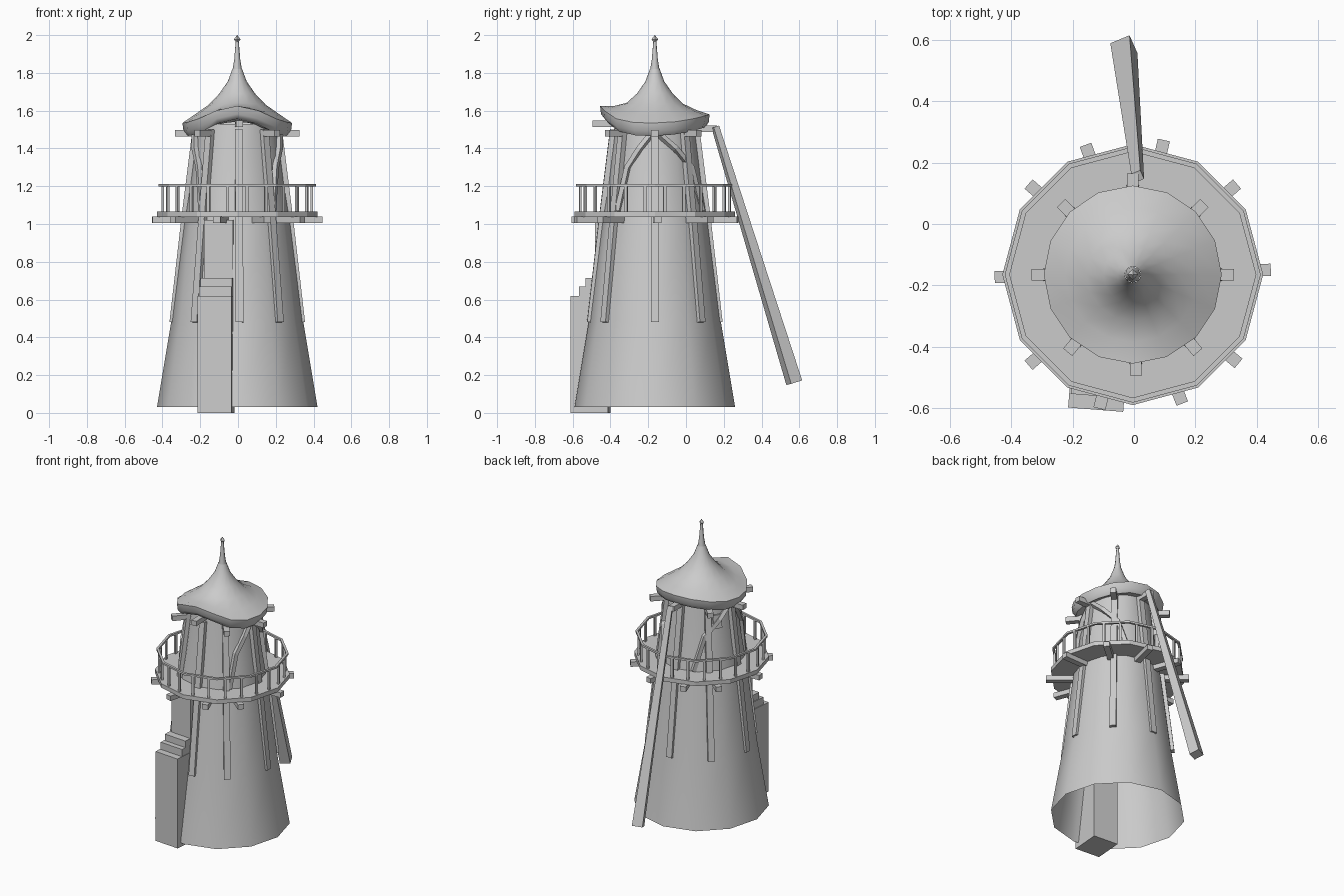
import bpy, math
from mathutils import Vector, Matrix

if "Cube" in bpy.data.objects:
    bpy.data.objects.remove(bpy.data.objects["Cube"])

CY = -0.165  # tower axis in y
CX = -0.004


def make(name, verts, faces, smooth=None):
    me = bpy.data.meshes.new(name)
    me.from_pydata([tuple(v) for v in verts], [], faces)
    me.update()
    ob = bpy.data.objects.new(name, me)
    bpy.context.collection.objects.link(ob)
    if smooth:
        for p in me.polygons:
            p.use_smooth = True
        me.set_sharp_from_angle(angle=math.radians(smooth))
    return ob


def polar(deg, r, z):
    a = math.radians(deg)
    return Vector((CX + r * math.cos(a), CY + r * math.sin(a), z))


def revolve(name, prof, n, closed=False, smooth=None, wave=None):
    """Turn (r, z[, wave weight]) points, listed bottom-outside-top, around the tower axis."""
    verts, faces = [], []
    for p in prof:
        for i in range(n):
            d = 90 + 360 * i / n
            verts.append(polar(d, p[0], p[1] + (p[2] * wave(d) if wave else 0)))
    k = len(prof)
    for j in range(k if closed else k - 1):
        for i in range(n):
            a, b, q = j * n, ((j + 1) % k) * n, (i + 1) % n
            faces.append((a + i, a + q, b + q, b + i))
    return make(name, verts, faces, smooth)


def beam(name, path, sizes, side):
    """Square-section bar along a path; sizes are (across, through) per point."""
    verts, faces = [], []
    side = Vector(side).normalized()
    for i, p in enumerate(path):
        t = (path[min(i + 1, len(path) - 1)] - path[max(i - 1, 0)]).normalized()
        s = (side - t * side.dot(t)).normalized()
        u = t.cross(s)
        w, h = sizes[min(i, len(sizes) - 1)]
        for sx, sy in ((-1, -1), (1, -1), (1, 1), (-1, 1)):
            verts.append(p + s * sx * w / 2 + u * sy * h / 2)
    for i in range(len(path) - 1):
        for j in range(4):
            a, q = i * 4, (j + 1) % 4
            faces.append((a + j, a + q, a + 4 + q, a + 4 + j))
    e = len(verts) - 4
    faces += [(3, 2, 1, 0), (e, e + 1, e + 2, e + 3)]
    return make(name, verts, faces)


def tangent(deg):
    a = math.radians(deg)
    return (-math.sin(a), math.cos(a), 0)


def box(name, lo, hi, mat):
    verts = [mat @ Vector((x, y, z)) for z in (lo[2], hi[2])
             for x, y in ((lo[0], lo[1]), (hi[0], lo[1]), (hi[0], hi[1]), (lo[0], hi[1]))]
    return make(name, verts, [(3, 2, 1, 0), (4, 5, 6, 7), (0, 1, 5, 4),
                              (1, 2, 6, 5), (2, 3, 7, 6), (3, 0, 4, 7)])


# Tower body, open at the bottom
revolve("tower", [(0.425, 0.03), (0.35, 0.48), (0.285, 1.0), (0.25, 1.22), (0.212, 1.53)],
        12, smooth=40)

# Balcony deck, rail and posts
revolve("balcony_deck", [(0.27, 1.037), (0.425, 1.037), (0.425, 1.066), (0.27, 1.066)], 12, True)
revolve("balcony_rail", [(0.401, 1.198), (0.417, 1.198), (0.417, 1.211), (0.401, 1.211)], 12, True)
for i in range(24):
    d = 97.5 + 15 * i
    r = 0.409 * math.cos(math.radians(15)) / math.cos(math.radians(7.5))
    beam(f"rail_post_{i}", [polar(d, r, 1.06), polar(d, r, 1.2)], [(0.016, 0.012)], tangent(d))

# Joists sticking out under the deck
for i, d in enumerate((77, 41, 2, -40, -69, -104, -139, 181, 139, 110)):
    beam(f"deck_joist_{i}", [polar(d, 0.24, 1.022), polar(d, 0.45, 1.022)], [(0.04, 0.034)], tangent(d))

# Eight upright battens with roof joists at their tops
for i, d in enumerate((-88, -50, 0, 45, 90, 135, 180, 230)):
    beam(f"batten_{i}", [polar(d, 0.345, 0.48), polar(d, 0.282, 1.02), polar(d, 0.222, 1.5)],
         [(0.042, 0.028), (0.04, 0.03)], tangent(d))
    z = 1.53 if d == -88 else 1.505 if d == 90 else 1.48
    beam(f"roof_joist_{i}", [polar(d, 0.17, z), polar(d, 0.33, z)], [(0.038, 0.034)], tangent(d))

# Bent braces on both sides of the upper storey
for i, (a, b) in enumerate(((4, 66), (-4, -46), (176, 114), (184, 226))):
    m = a + (b - a) * 0.75
    beam(f"brace_{i}", [polar(a, 0.225, 1.48), polar((a + m) / 2, 0.238, 1.4),
                        polar(m, 0.25, 1.3), polar(b, 0.272, 1.07)], [(0.026, 0.026)],
         tangent((a + b) / 2))

# Small upper window on the rear left
beam("window", [polar(150, 0.215, 1.34), polar(150, 0.205, 1.43)], [(0.06, 0.06)], tangent(150))


# Roof with a raised eave at front and back
def eave(d):
    s = math.sin(math.radians(d))
    return 0.09 * s ** 4 if s < 0 else 0.045 * s ** 2


revolve("roof", [(0.17, 1.515, 0.3), (0.265, 1.467, 1), (0.285, 1.492, 1), (0.29, 1.535, 1),
                 (0.22, 1.583, 0.45), (0.15, 1.632, 0.1), (0.095, 1.69, 0), (0.05, 1.755, 0),
                 (0.026, 1.82, 0)], 16, smooth=50, wave=eave)
revolve("spire", [(0.026, 1.81), (0.016, 1.87), (0.008, 1.97)], 8, smooth=50)
revolve("finial", [(0.0005, 1.955), (0.018, 1.978), (0.0005, 2.0)], 4)

# Long tail pole leaning out at the back
beam("tail_pole", [Vector((0.012, 0.155, 1.515)), Vector((-0.033, 0.573, 0.16))],
     [(0.032, 0.032), (0.068, 0.066)], (0.9, 0.4, 0))

# Entrance steps and door
turn = Matrix.Translation((-0.125, -0.605, 0)) @ Matrix.Rotation(math.radians(-4.5), 4, 'Z')
box("steps_base", (-0.09, 0, 0), (0.09, 0.2, 0.62), turn)
box("step_middle", (-0.085, 0.045, 0.6), (0.088, 0.25, 0.67), turn)
box("step_top", (-0.08, 0.08, 0.65), (0.088, 0.28, 0.715), turn)
box("door", (-0.065, 0.1, 0.7), (0.088, 0.32, 1.02), turn @ Matrix.Translation((0, 0.03, 0)))
